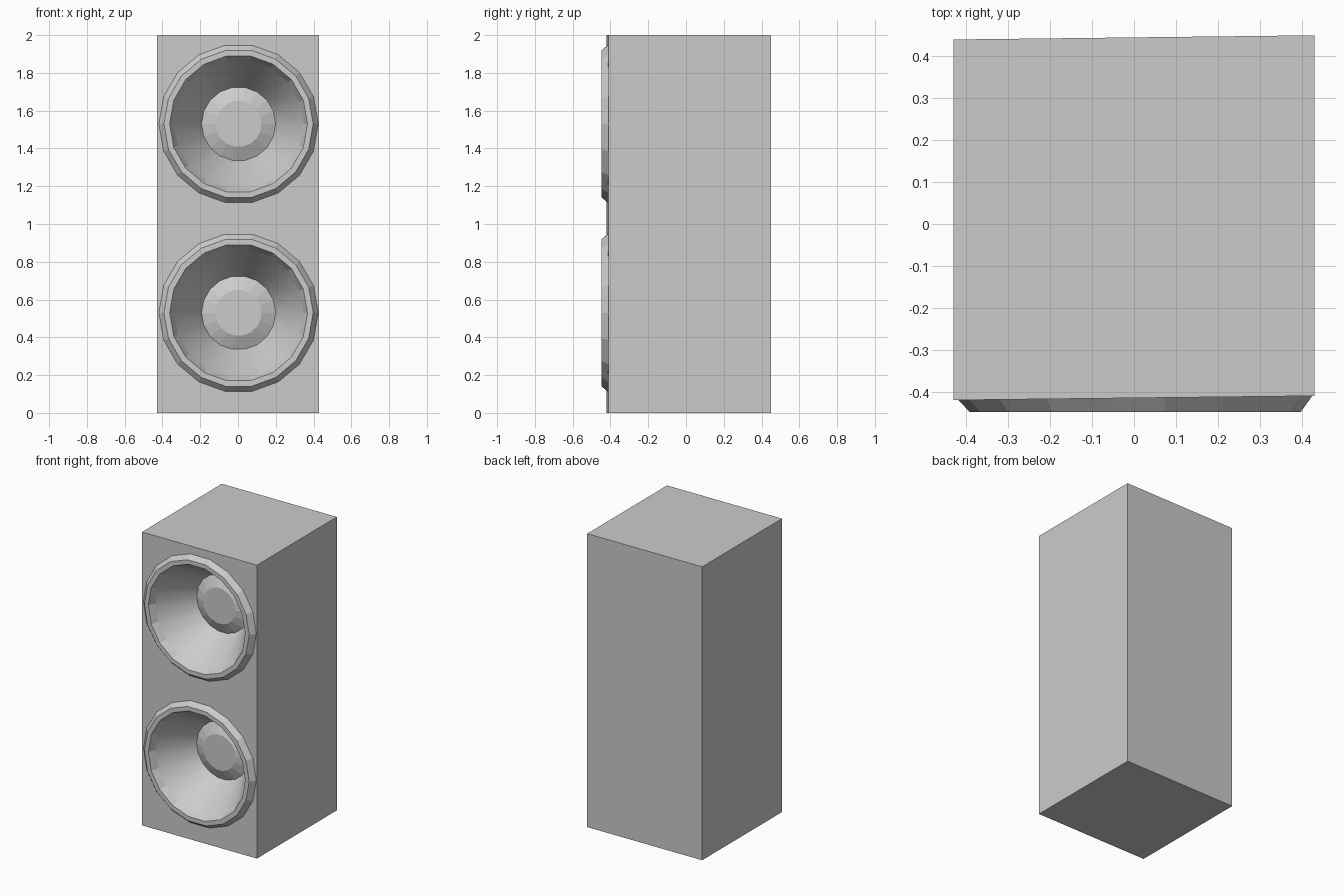
import bpy, bmesh
from math import cos, sin, pi

if "Cube" in bpy.data.objects:
    bpy.data.objects.remove(bpy.data.objects["Cube"])

SIDES = 18
CX = 0.003
DRIVER_HEIGHTS = (0.53, 1.53)
RIM_R = 0.422


def finish(bm, name):
    mesh = bpy.data.meshes.new(name)
    bm.to_mesh(mesh)
    bm.free()
    obj = bpy.data.objects.new(name, mesh)
    bpy.context.collection.objects.link(obj)
    return obj


def front_y(x):
    # the baffle and back are very slightly skewed
    return -0.415 + 0.0116 * x


def ring(bm, r, cz, y=None):
    pts = [(CX + r * cos(2 * pi * i / SIDES), cz + r * sin(2 * pi * i / SIDES))
           for i in range(SIDES)]
    return [bm.verts.new((x, front_y(x) if y is None else y, z)) for x, z in pts]


def loop_edges(bm, verts):
    return [bm.edges.new((verts[i], verts[(i + 1) % len(verts)]))
            for i in range(len(verts))]


# Cabinet: box whose front face has two round openings
bm = bmesh.new()
W = 0.43
front = [bm.verts.new((x, front_y(x), z)) for x, z in ((-W, 0), (W, 0), (W, 2), (-W, 2))]
back = [bm.verts.new((v.co.x, v.co.y + 0.86, v.co.z)) for v in front]
for i in range(4):
    j = (i + 1) % 4
    bm.faces.new((front[j], front[i], back[i], back[j]))
bm.faces.new(back)
edges = [bm.edges.get((front[i], front[(i + 1) % 4])) for i in range(4)]
for h in DRIVER_HEIGHTS:
    edges += loop_edges(bm, ring(bm, RIM_R, h))
bmesh.ops.triangle_fill(bm, edges=edges, use_beauty=True, use_dissolve=False,
                        normal=(0, -1, 0))
bmesh.ops.recalc_face_normals(bm, faces=bm.faces)
finish(bm, "cabinet")


# Drivers: faceted rim, smooth cone, faceted dust cap
PROFILE = [(RIM_R, None), (0.395, -0.448), (0.365, -0.448), (0.342, -0.405),
           (0.196, -0.17), (0.122, -0.205)]
CONE_STEP = 3


def driver(name, h):
    bm = bmesh.new()
    rings = [ring(bm, r, h, y) for r, y in PROFILE]
    for k in range(len(rings) - 1):
        a, b = rings[k], rings[k + 1]
        for i in range(SIDES):
            j = (i + 1) % SIDES
            f = bm.faces.new((a[i], a[j], b[j], b[i]))
            f.smooth = k == CONE_STEP
    bm.faces.new(rings[-1])
    bm.normal_update()
    finish(bm, name)


driver("lower_driver", DRIVER_HEIGHTS[0])
driver("upper_driver", DRIVER_HEIGHTS[1])
